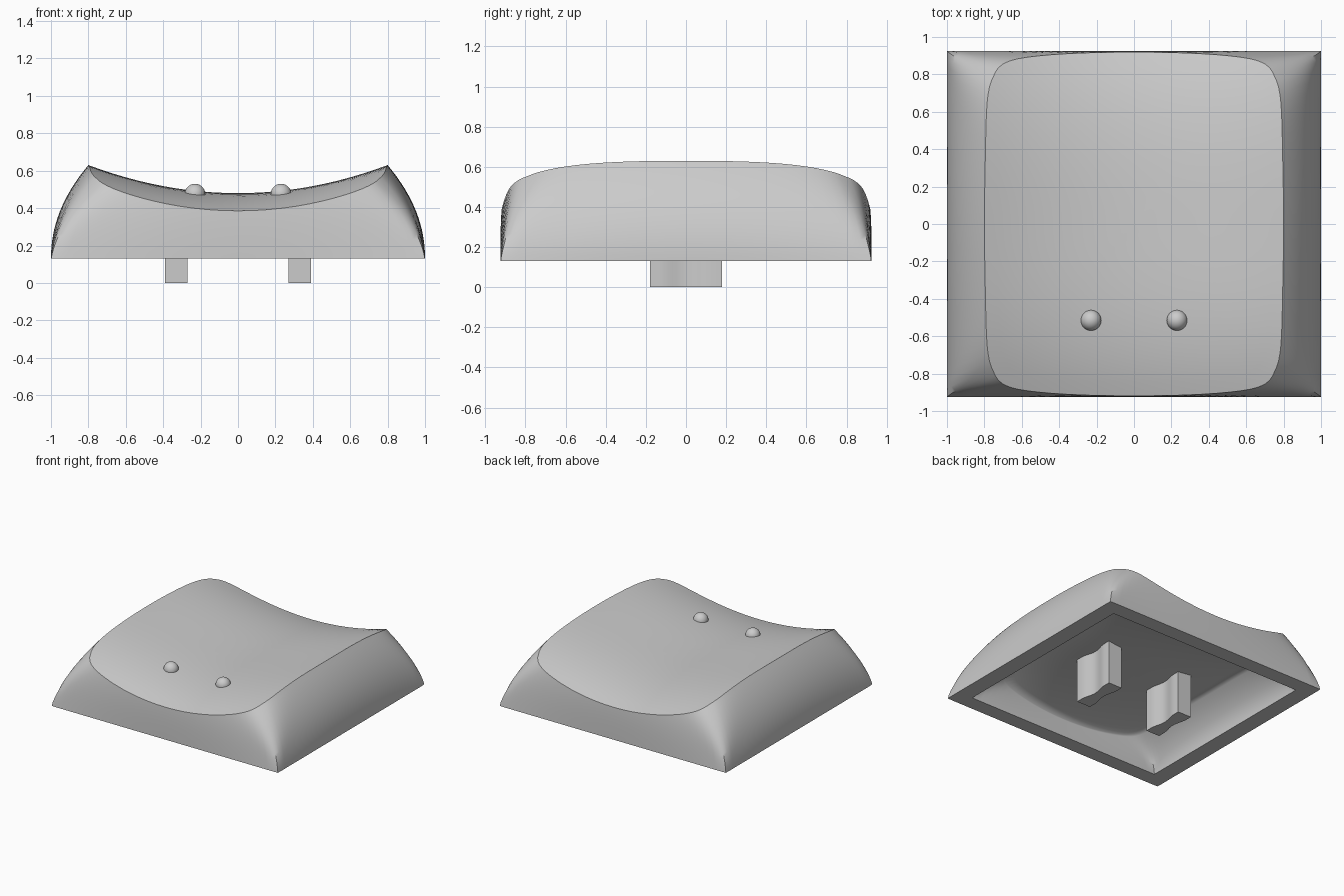
import bpy, bmesh, math

cube = bpy.data.objects.get("Cube")
if cube:
    bpy.data.objects.remove(cube, do_unlink=True)

grey = bpy.data.materials.new("plain grey")
grey.use_nodes = True
grey.diffuse_color = (0.6, 0.6, 0.6, 1)
grey.node_tree.nodes["Principled BSDF"].inputs["Base Color"].default_value = grey.diffuse_color

BASE = 0.13      # height of the lower edge
SIDE = 28        # segments along each side
RINGS = 16       # rings up the wall
TOP = 12         # rings across the dish


def dish(x, y):
    """Height of the scooped top."""
    return 0.48 + 0.15 * (x / 0.8) ** 2 - 0.095 * abs(y / 0.92) ** 3.2


def wall_point(u, v, z):
    """Point on the side wall: square at the base, rounder and bulging with height."""
    t = max(z - BASE, 0) / 0.5
    half_x = (1 - 0.2 * t ** 2.1) * (1 - 0.07 * t * v * v)
    half_y = (0.925 - 0.045 * t ** 3) * (1 - 0.07 * t * u * u)
    k = max(0.125 * t ** 1.3, 0.002)
    s = (abs(u) ** (1 / k) + abs(v) ** (1 / k)) ** -k
    return half_x * u * s, half_y * v * s, z


def rim_height(u, v):
    """Height at which the wall meets the dish, by bisection."""
    low, high = BASE, 0.7
    for _ in range(30):
        mid = (low + high) / 2
        x, y, _z = wall_point(u, v, mid)
        if mid < dish(x, y):
            low = mid
        else:
            high = mid
    return low


def square_path():
    """Directions round a square, denser towards the corners."""
    steps = [-math.cos(math.pi * i / SIDE) * 0.4 + (2 * i / SIDE - 1) * 0.6 for i in range(SIDE)]
    for turn in range(4):
        for a in steps:
            yield [(a, -1), (1, a), (-a, 1), (-1, -a)][turn]


def bridge(bm, a, b):
    for i in range(len(a)):
        j = (i + 1) % len(a)
        bm.faces.new((a[i], a[j], b[j], b[i]))


def crease(bm, ring):
    for i, p in enumerate(ring):
        bm.edges.get((p, ring[(i + 1) % len(ring)])).smooth = False


def add_skin(bm, wide, tall, sharp_rim):
    """Wall and top of one skin, scaled about the base; returns its lower ring."""
    def vert(x, y, z):
        return bm.verts.new((x * wide, y * wide, BASE + (z - BASE) * tall))

    path = list(square_path())
    rims = [rim_height(u, v) for u, v in path]
    rings = []
    for r in range(RINGS + 1):
        f = r / RINGS
        rings.append([vert(*wall_point(u, v, BASE + (h - BASE) * f))
                      for (u, v), h in zip(path, rims)])
    edge = [wall_point(u, v, h) for (u, v), h in zip(path, rims)]
    for r in range(1, TOP):
        f = 1 - r / TOP
        rings.append([vert(x * f, y * f, dish(x * f, y * f)) for x, y, _z in edge])
    for a, b in zip(rings, rings[1:]):
        bridge(bm, a, b)
    centre = vert(0, 0, dish(0, 0))
    last = rings[-1]
    for i in range(len(last)):
        bm.faces.new((last[i], last[(i + 1) % len(last)], centre))
    # Crease the lower edge, the rim and the start of the four corner seams
    crease(bm, rings[0])
    if sharp_rim:
        crease(bm, rings[RINGS])
    for c in range(0, len(path), SIDE):
        for r in range(RINGS // 3):
            bm.edges.get((rings[r][c], rings[r + 1][c])).smooth = False
    return rings[0]


def finish(bm, name, angle):
    bmesh.ops.recalc_face_normals(bm, faces=bm.faces)
    mesh = bpy.data.meshes.new(name)
    bm.to_mesh(mesh)
    bm.free()
    mesh.materials.append(grey)
    ob = bpy.data.objects.new(name, mesh)
    bpy.context.collection.objects.link(ob)
    bpy.ops.object.select_all(action='DESELECT')
    ob.select_set(True)
    bpy.context.view_layer.objects.active = ob
    bpy.ops.object.shade_smooth_by_angle(angle=math.radians(angle), keep_sharp_edges=True)
    return ob


# Hollow cap: outer skin, shallower inner skin and the flat lower lip
bm = bmesh.new()
bridge(bm, add_skin(bm, 1, 1, True), add_skin(bm, 0.868, 0.56, False))
finish(bm, "cap_shell", 180)

for side, label in ((1, "left"), (-1, "right")):
    # Raised dot on the dish
    bm = bmesh.new()
    bmesh.ops.create_uvsphere(bm, u_segments=32, v_segments=16, radius=0.055)
    dot = finish(bm, label + "_raised_dot", 40)
    dot.location = (side * 0.23, -0.515, 0.475)

    # Stem with flat ends and a narrow curved waist
    bm = bmesh.new()
    edge = []
    for i in range(17):
        y = -0.18 + 0.36 * i / 16
        waist = math.cos(min(abs(y) / 0.13, 1) * math.pi) + 1
        edge.append((0.06 - 0.011 * waist, y))
    outline = edge + [(-x, y) for x, y in reversed(edge)]
    face = bm.faces.new([bm.verts.new((x, y, 0)) for x, y in outline])
    grown = bmesh.ops.extrude_face_region(bm, geom=[face])
    bmesh.ops.translate(bm, vec=(0, 0, 0.36),
                        verts=[g for g in grown["geom"] if isinstance(g, bmesh.types.BMVert)])
    stem = finish(bm, label + "_stem", 40)
    stem.location.x = side * 0.33
